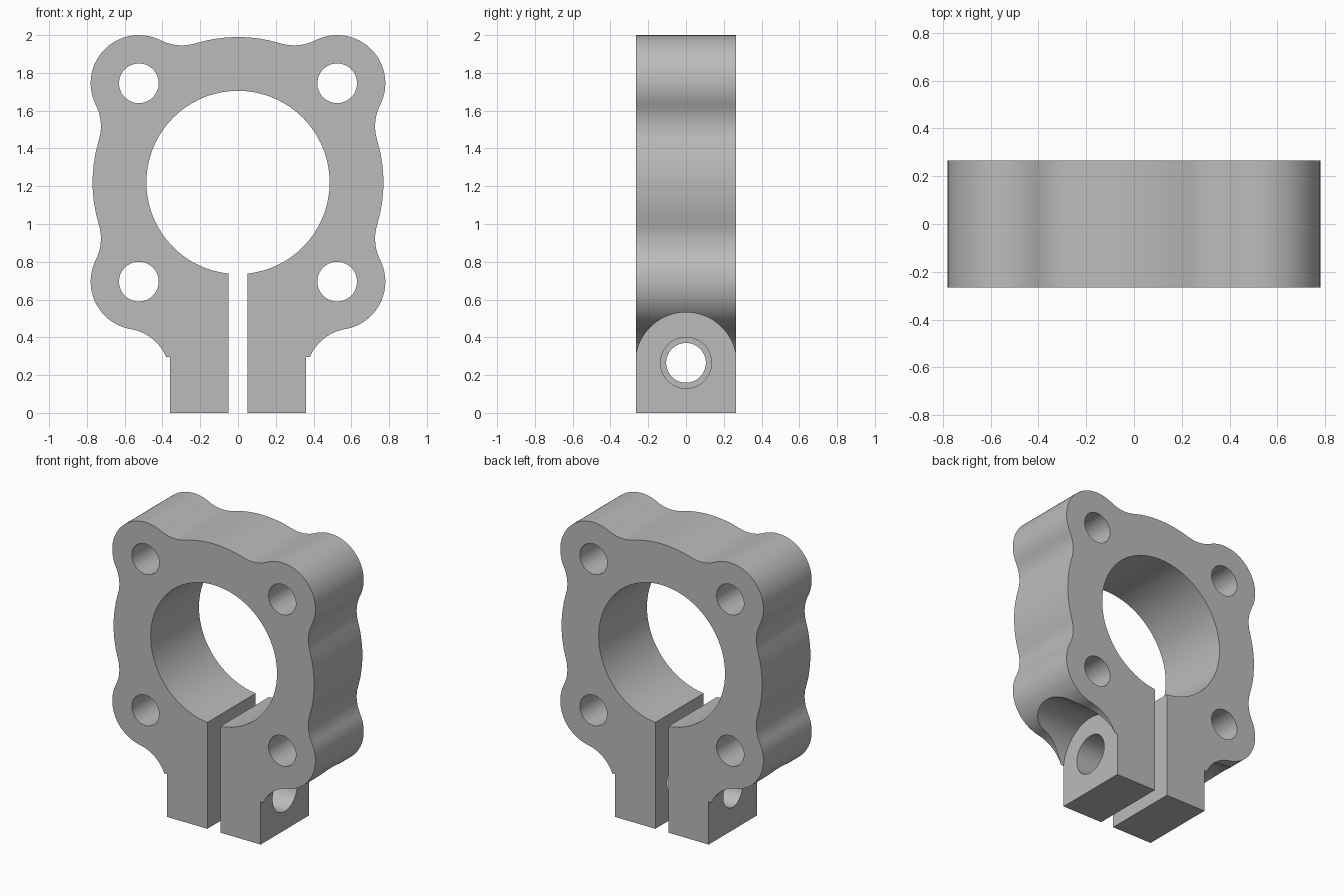
import bpy
import bmesh
from math import atan2, cos, sin, pi, hypot, sqrt, radians, ceil

cube = bpy.data.objects.get("Cube")
if cube:
    bpy.data.objects.remove(cube, do_unlink=True)

HALF_DEPTH = 0.265
RING, RING_R, BORE_R = (0.0, 1.22), 0.77, 0.485
EAR_R, FILLET, HOLE_R = 0.255, 0.25, 0.105
UPPER_EAR, LOWER_EAR = (0.525, 1.745), (0.525, 0.695)
LEG_X, SLOT_X, BOLT_Z, SPOT_R = 0.36, 0.05, 0.265, 0.267


def circle_meet(a, ra, b, rb, side):
    """Intersection of two circles, on the chosen side of the line a-b."""
    dx, dz = b[0] - a[0], b[1] - a[1]
    d = hypot(dx, dz)
    t = (ra * ra - rb * rb + d * d) / (2 * d)
    h = side * sqrt(ra * ra - t * t)
    return (a[0] + (t * dx - h * dz) / d, a[1] + (t * dz + h * dx) / d)


def arc(c, r, p, q, clockwise):
    """Points on a circle from the direction of p to the direction of q."""
    start = atan2(p[1] - c[1], p[0] - c[0])
    sweep = (atan2(q[1] - c[1], q[0] - c[0]) - start) % (2 * pi)
    if clockwise:
        sweep -= 2 * pi
    n = max(3, ceil(abs(sweep) / radians(5)))
    return [(c[0] + r * cos(start + sweep * i / n),
             c[1] + r * sin(start + sweep * i / n)) for i in range(n + 1)]


def prism(name, points, axis, lo, hi):
    """Extrude a closed 2D profile along x or y."""
    def place(u, v, w):
        return (w, u, v) if axis == "x" else (u, w, v)
    bm = bmesh.new()
    face = bm.faces.new([bm.verts.new(place(u, v, lo)) for u, v in points])
    moved = bmesh.ops.extrude_face_region(bm, geom=[face])["geom"]
    bmesh.ops.translate(bm, vec=place(0, 0, hi - lo),
                        verts=[g for g in moved if isinstance(g, bmesh.types.BMVert)])
    bmesh.ops.recalc_face_normals(bm, faces=bm.faces)
    mesh = bpy.data.meshes.new(name)
    bm.to_mesh(mesh)
    bm.free()
    obj = bpy.data.objects.new(name, mesh)
    bpy.context.collection.objects.link(obj)
    return obj


def disc(c, r, n=64):
    return [(c[0] + r * cos(2 * pi * i / n), c[1] + r * sin(2 * pi * i / n))
            for i in range(n)]


# Chain of tangent circles down one side: ring, ears and the fillets between
def ring_fillet(ear, side):
    return circle_meet(RING, RING_R + FILLET, ear, EAR_R + FILLET, side)


leg_c = LEG_X + FILLET
leg_fillet = (leg_c, LOWER_EAR[1] - sqrt((EAR_R + FILLET) ** 2 - (leg_c - LOWER_EAR[0]) ** 2))
chain = [(RING, RING_R), (ring_fillet(UPPER_EAR, 1), FILLET), (UPPER_EAR, EAR_R),
         (ring_fillet(UPPER_EAR, -1), FILLET), (RING, RING_R),
         (ring_fillet(LOWER_EAR, 1), FILLET), (LOWER_EAR, EAR_R), (leg_fillet, FILLET)]

touch = [(0, RING[1] + RING_R)]
for (a, ra), (b, rb) in zip(chain, chain[1:]):
    t = ra / (ra + rb)
    touch.append((a[0] + (b[0] - a[0]) * t, a[1] + (b[1] - a[1]) * t))
touch.append((LEG_X, leg_fillet[1]))

half = [touch[0]]
for i, (c, r) in enumerate(chain):
    half += arc(c, r, touch[i], touch[i + 1], i % 2 == 0)[1:]

# Leg, clamping slot and bore
bore_low = (SLOT_X, RING[1] - sqrt(BORE_R ** 2 - SLOT_X ** 2))
half += [(LEG_X, 0), (SLOT_X, 0)]
half += arc(RING, BORE_R, bore_low, (0, RING[1] + BORE_R), False)
half[0] = (0, half[0][1])
half[-1] = (0, half[-1][1])
outline = half + [(-x, z) for x, z in reversed(half[1:-1])]
body = prism("clamp_body", outline, "y", -HALF_DEPTH, HALF_DEPTH)

# Mounting holes, bolt holes and arched bolt seats
cutters = []
for s in (-1, 1):
    for ear in (UPPER_EAR, LOWER_EAR):
        cutters.append(prism("mounting_hole_cutter", disc((s * ear[0], ear[1]), HOLE_R), "y", -0.5, 0.5))
    seat = arc((0, BOLT_Z), SPOT_R, (SPOT_R, BOLT_Z), (-SPOT_R, BOLT_Z), False)
    seat += [(-SPOT_R, -0.1), (SPOT_R, -0.1)]
    cutters.append(prism("bolt_seat_cutter", seat, "x", *sorted((s * LEG_X, s))))
    bolt_r = 0.135 if s > 0 else HOLE_R
    cutters.append(prism("bolt_hole_cutter", disc((0, BOLT_Z), bolt_r), "x", *sorted((0, s * 0.9))))

for cutter in cutters:
    cutter.hide_render = True
    mod = body.modifiers.new("cut", "BOOLEAN")
    mod.operation, mod.solver, mod.object = "DIFFERENCE", "EXACT", cutter

# Bake the cuts and drop the cutters
graph = bpy.context.evaluated_depsgraph_get()
result = bpy.data.meshes.new_from_object(body.evaluated_get(graph))
body.modifiers.clear()
body.data = result
result.name = "clamp_body"
for cutter in cutters:
    bpy.data.objects.remove(cutter, do_unlink=True)

# Plain grey finish
grey = bpy.data.materials.new("plain_grey")
grey.use_nodes = True
colour = (0.5, 0.5, 0.5, 1)
grey.diffuse_color = colour
grey.node_tree.nodes["Principled BSDF"].inputs["Base Color"].default_value = colour
result.materials.clear()
result.materials.append(grey)

bpy.ops.object.select_all(action="DESELECT")
body.select_set(True)
bpy.context.view_layer.objects.active = body
bpy.ops.object.shade_smooth_by_angle(angle=radians(30))
